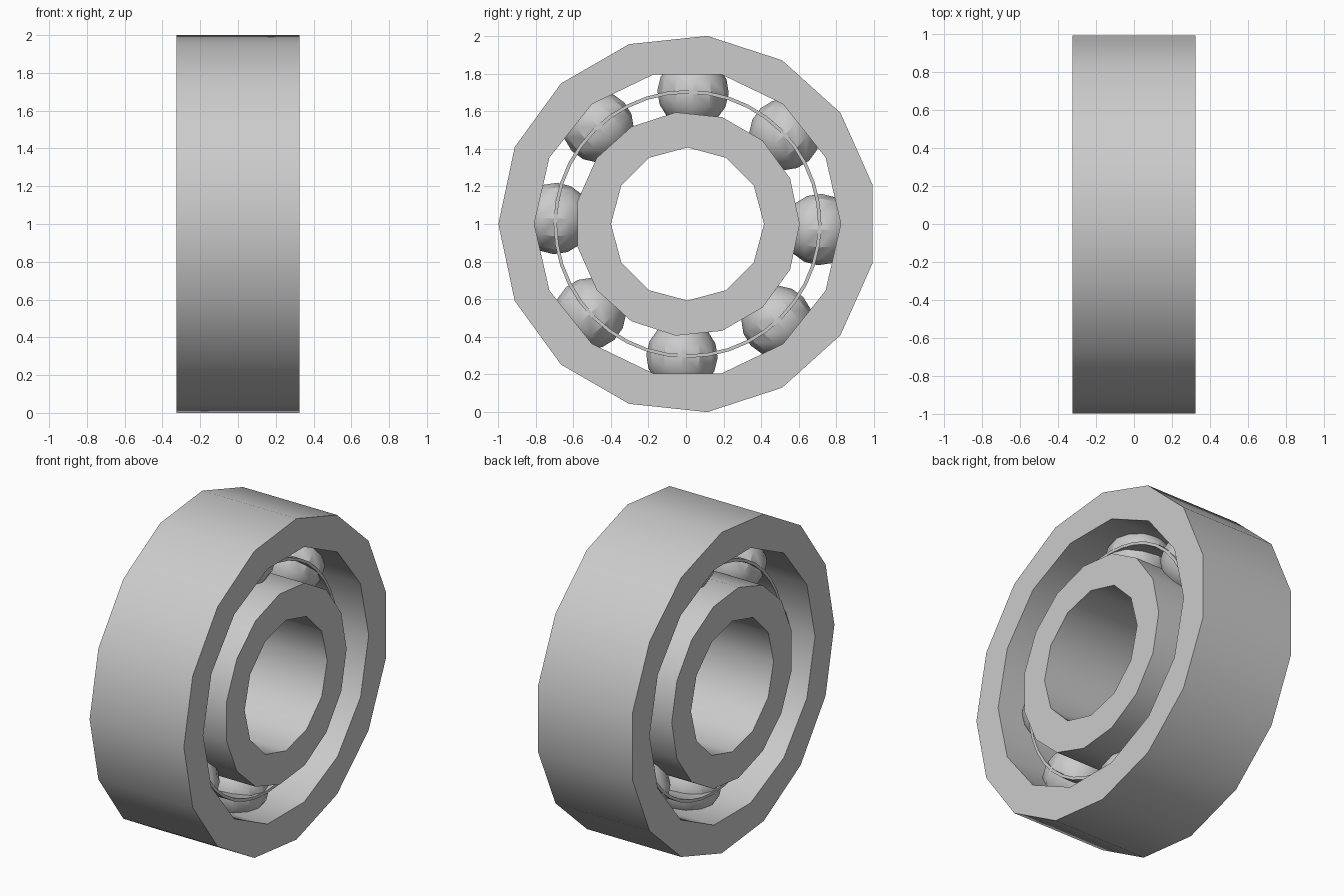
import bpy, math
from mathutils import Matrix, Vector

cube = bpy.data.objects.get("Cube")
if cube:
    bpy.data.objects.remove(cube)

HALF_WIDTH = 0.325
CENTRE = Vector((0, 0.008, 1))
PITCH, BALL_R, BALLS = 0.703, 0.19, 8

steel = bpy.data.materials.new("steel grey")
steel.use_nodes = True
steel.diffuse_color = (0.6, 0.6, 0.6, 1)
steel.node_tree.nodes["Principled BSDF"].inputs["Base Color"].default_value = (0.6, 0.6, 0.6, 1)


def finish(obj, name, angle):
    obj.name = obj.data.name = name
    obj.data.materials.clear()
    obj.data.materials.append(steel)
    bpy.ops.object.select_all(action='DESELECT')
    obj.select_set(True)
    bpy.context.view_layer.objects.active = obj
    bpy.ops.object.shade_smooth_by_angle(angle=math.radians(angle))
    return obj


def disc(name, radius, sides, half_width, start=0):
    """Prism along x, with its first corner at angle start from +y."""
    bpy.ops.mesh.primitive_cylinder_add(vertices=sides, radius=radius, depth=2 * half_width)
    obj = bpy.context.object
    # the primitive's first corner lies on local +y; the axis turns from z to x
    obj.data.transform(Matrix.Rotation(start, 4, 'X') @ Matrix.Rotation(math.pi / 2, 4, 'Y'))
    obj.data.transform(Matrix.Translation(CENTRE))
    obj.name = name
    return obj


def ring(name, outer, inner, half_width):
    """Outer prism with the inner prism cut through it."""
    body = disc(name, *outer[:2], half_width, outer[2])
    cutter = disc(name + "_cutter", *inner, half_width * 1.5)
    mod = body.modifiers.new("bore", 'BOOLEAN')
    mod.object, mod.operation, mod.solver = cutter, 'DIFFERENCE', 'EXACT'
    bpy.context.view_layer.objects.active = body
    bpy.ops.object.modifier_apply(modifier=mod.name)
    bpy.data.objects.remove(cutter)
    return finish(body, name, 35)


# Races, each with its own number of sides
ring("outer_race", (1.0055, 15, math.pi), (0.815, 14), HALF_WIDTH)
ring("inner_race", (0.597, 15, 0), (0.407, 12), HALF_WIDTH)

# Thin cage band through the balls
ring("cage", (PITCH + 0.009, 40, 0), (PITCH - 0.009, 40), BALL_R)

# Balls, slightly turned from the upright
for i in range(BALLS):
    a = math.radians(-2.4) + math.tau * i / BALLS
    bpy.ops.mesh.primitive_uv_sphere_add(segments=12, ring_count=8, radius=BALL_R)
    ball = bpy.context.object
    place = Matrix.Translation(CENTRE) @ Matrix.Rotation(a, 4, 'X') @ Matrix.Translation((0, PITCH, 0))
    ball.data.transform(place @ Matrix.Rotation(math.pi / 2, 4, 'X'))
    finish(ball, f"ball_{i + 1}", 29)
